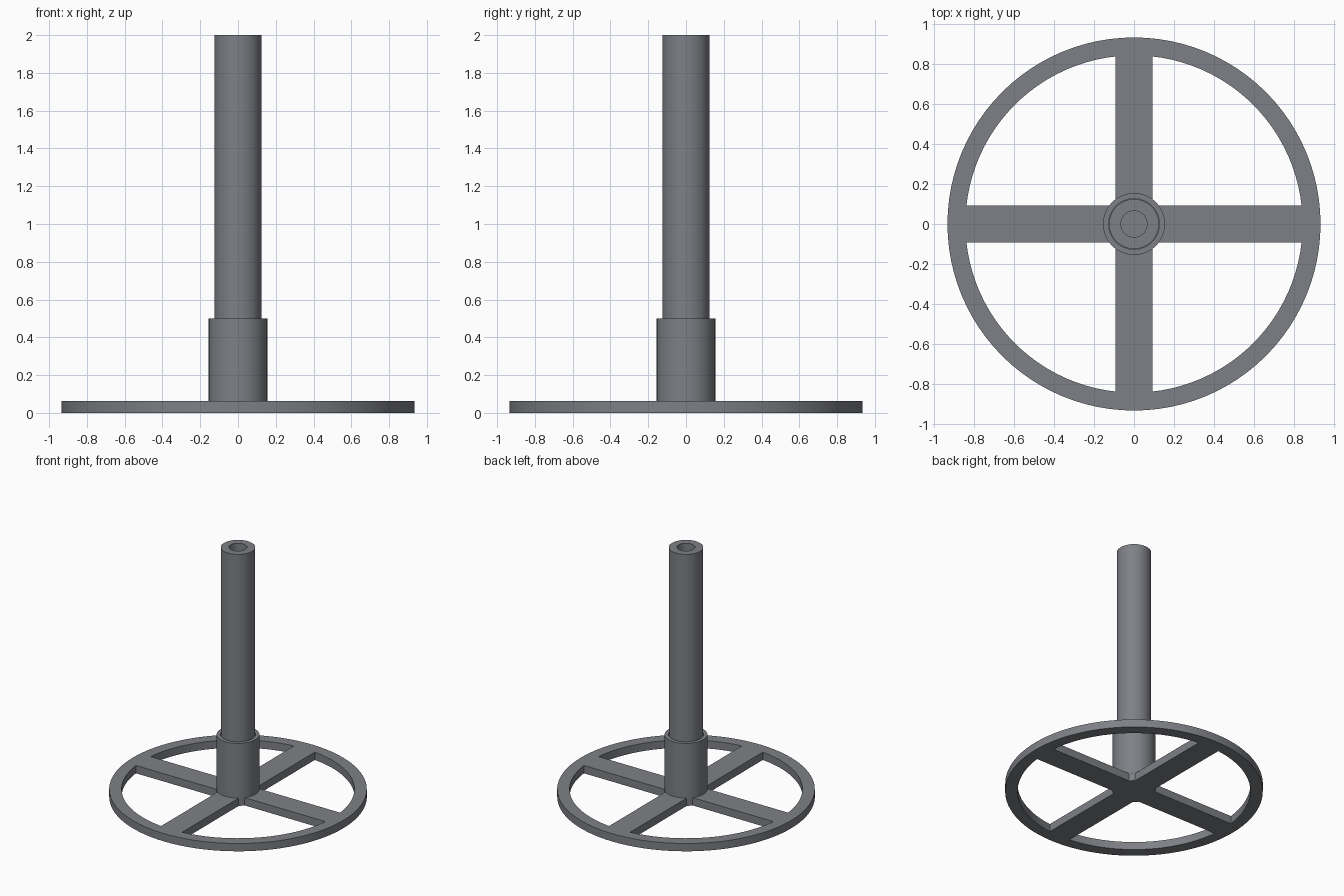
import bpy, bmesh
from math import sin, cos, asin, pi

if "Cube" in bpy.data.objects:
    bpy.data.objects.remove(bpy.data.objects["Cube"])

PLATE = 0.0625      # wheel thickness
HALF = 0.093        # half width of a spoke
R_OUT, R_IN, R_HUB = 0.935, 0.845, 0.155

# Dark steel grey
steel = bpy.data.materials.new("dark_steel")
steel.diffuse_color = (0.21, 0.217, 0.24, 1)
steel.use_nodes = True
steel.node_tree.nodes["Principled BSDF"].inputs["Base Color"].default_value = steel.diffuse_color


def finish(obj):
    bpy.ops.object.select_all(action='DESELECT')
    obj.select_set(True)
    bpy.context.view_layer.objects.active = obj
    if obj.type == 'CURVE':
        bpy.ops.object.convert(target='MESH')
        obj = bpy.context.object
    bm = bmesh.new()
    bm.from_mesh(obj.data)
    bmesh.ops.remove_doubles(bm, verts=bm.verts, dist=1e-5)
    bmesh.ops.recalc_face_normals(bm, faces=bm.faces)
    bm.to_mesh(obj.data)
    bm.free()
    obj.data.materials.clear()
    obj.data.materials.append(steel)
    bpy.ops.object.shade_smooth_by_angle(angle=0.5)


def arc(r, a, b, n):
    return [(r * cos(a + (b - a) * i / n), r * sin(a + (b - a) * i / n)) for i in range(n + 1)]


def tube(name, r_out, r_in, z0, z1, sides=64):
    bm = bmesh.new()
    profile = [(r_out, z0), (r_out, z1), (r_in, z1), (r_in, z0)]
    vs = [bm.verts.new((r, 0, z)) for r, z in profile]
    edges = [bm.edges.new((vs[i], vs[(i + 1) % 4])) for i in range(4)]
    bmesh.ops.spin(bm, geom=vs + edges, cent=(0, 0, 0), axis=(0, 0, 1),
                   angle=2 * pi, steps=sides, use_merge=True)
    mesh = bpy.data.meshes.new(name)
    bm.to_mesh(mesh)
    bm.free()
    obj = bpy.data.objects.new(name, mesh)
    bpy.context.collection.objects.link(obj)
    finish(obj)


# Spoked wheel: filled outline with four window openings
outlines = [arc(R_OUT, 0, 2 * pi, 96)[:-1]]
a, b = asin(HALF / R_IN), asin(HALF / R_HUB)
for k in range(4):
    t = k * pi / 2
    outlines.append(arc(R_IN, t + a, t + pi / 2 - a, 22) + arc(R_HUB, t + pi / 2 - b, t + b, 3))

curve = bpy.data.curves.new("spoked_base", 'CURVE')
curve.dimensions = '2D'
curve.fill_mode = 'BOTH'
curve.extrude = PLATE / 2
for pts in outlines:
    s = curve.splines.new('POLY')
    s.points.add(len(pts) - 1)
    for p, (x, y) in zip(s.points, pts):
        p.co = (x, y, 0, 1)
    s.use_cyclic_u = True
base = bpy.data.objects.new("spoked_base", curve)
base.location.z = PLATE / 2
bpy.context.collection.objects.link(base)
finish(base)

# Socket collar and hollow shaft standing on the wheel
tube("collar", R_HUB, 0.127, PLATE, 0.5)
tube("shaft", 0.125, 0.066, PLATE, 2.0)
